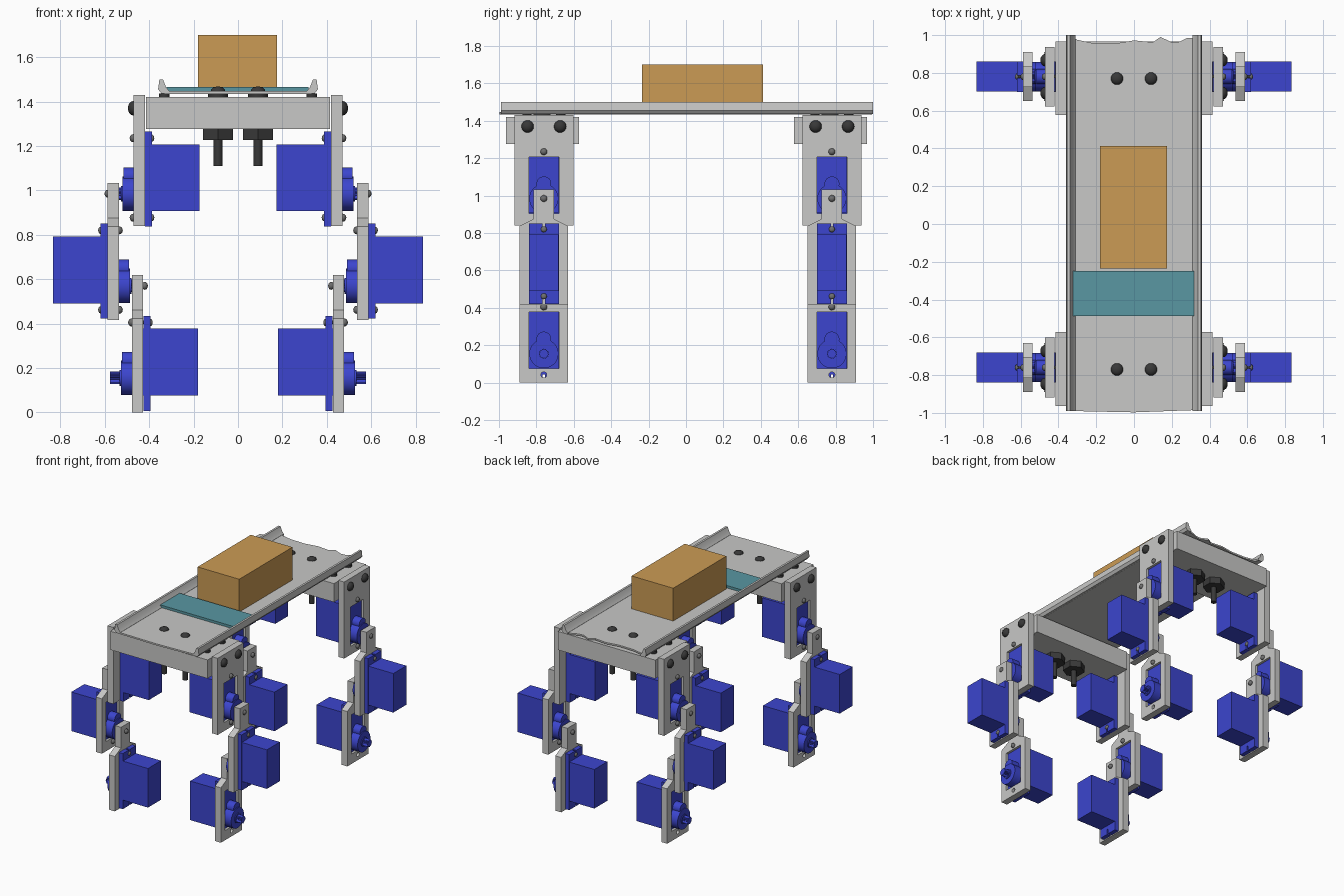
import bpy, bmesh, math
from mathutils import Vector

if "Cube" in bpy.data.objects:
    bpy.data.objects.remove(bpy.data.objects["Cube"])


def material(name, rgb):
    m = bpy.data.materials.new(name)
    m.diffuse_color = (*rgb, 1)
    m.use_nodes = True
    m.node_tree.nodes["Principled BSDF"].inputs["Base Color"].default_value = m.diffuse_color
    return m


GREY = material("light grey metal", (0.58, 0.58, 0.57))
BLUE = material("blue plastic", (0.045, 0.06, 0.62))
TAN = material("tan box", (0.60, 0.33, 0.09))
TEAL = material("teal board", (0.10, 0.31, 0.36))
DARK = material("dark bolt steel", (0.04, 0.04, 0.04))
SCREW = material("screw grey", (0.16, 0.16, 0.16))


def circle(r, n=20, p=0, q=0):
    return [(p + r * math.cos(2 * math.pi * (i + .5) / n),
             q + r * math.sin(2 * math.pi * (i + .5) / n)) for i in range(n)]


def rect(p0, p1, q0, q1):
    return [(p0, q0), (p1, q0), (p1, q1), (p0, q1)]


def prism(bm, outline, t0, t1, place, holes=()):
    """Extrude an outline with holes from t0 to t1; place maps (p, q, t) to space."""
    loops = [[bm.verts.new((p, q, t0)) for p, q in o] for o in (outline, *holes)]
    if holes:
        edges = [bm.edges.new((l[i - 1], l[i])) for l in loops for i in range(len(l))]
        res = bmesh.ops.triangle_fill(bm, edges=edges, use_beauty=True, normal=(0, 0, 1))
        faces = [g for g in res["geom"] if isinstance(g, bmesh.types.BMFace)]
    else:
        faces = [bm.faces.new(loops[0])]
    base = [v for l in loops for v in l]
    res = bmesh.ops.extrude_face_region(bm, geom=faces, use_keep_orig=True)
    top = [g for g in res["geom"] if isinstance(g, bmesh.types.BMVert)]
    for v in top:
        v.co.z = t1
    for v in base + top:
        v.co = place(*v.co)


def dome(bm, place, p, q, t, r, h):
    """Flattened round bolt head, half sunk at t."""
    res = bmesh.ops.create_uvsphere(bm, u_segments=16, v_segments=8, radius=1)
    for v in res["verts"]:
        v.co = place(p + v.co.x * r, q + v.co.y * r, t + v.co.z * h)


def finish(bm, name, mat):
    bmesh.ops.recalc_face_normals(bm, faces=bm.faces)
    me = bpy.data.meshes.new(name)
    bm.to_mesh(me)
    bm.free()
    me.materials.append(mat)
    for poly in me.polygons:
        poly.use_smooth = True
    me.set_sharp_from_angle(angle=math.radians(35))
    ob = bpy.data.objects.new(name, me)
    bpy.context.collection.objects.link(ob)
    return ob


def up(p, q, t):
    return Vector((p, q, t))


def along_y(p, q, t):
    return Vector((p, t, q))


def box(name, mat, x0, x1, y0, y1, z0, z1):
    bm = bmesh.new()
    prism(bm, rect(x0, x1, y0, y1), z0, z1, up)
    return finish(bm, name, mat)


# Deck sheet with a ragged back edge
bm = bmesh.new()
back = [(.33, .985), (.28, .985), (.24, .965), (.2, .962), (.14, .99), (.1, .962),
        (0, .972), (-.1, .955), (-.22, .958), (-.3, .975), (-.33, .995)]
prism(bm, [(-.33, -.99), (0, -.997), (.33, -.985)] + back, 1.435, 1.447, up)
finish(bm, "deck", GREY)

# Folded side rails of the deck
for s, side in ((-1, "left"), (1, "right")):
    bm = bmesh.new()
    prof = [(.31, 1.436), (.345, 1.436), (.36, 1.455), (.354, 1.5),
            (.338, 1.5), (.324, 1.465), (.31, 1.448)]
    prism(bm, [(s * p, q) for p, q in prof], -.99, 1, along_y)
    finish(bm, side + "_deck_rail", GREY)

# Cargo on the deck
box("battery_box", TAN, -.18, .175, -.235, .413, 1.445, 1.70)
box("circuit_board", TEAL, -.322, .318, -.487, -.25, 1.445, 1.466)

WINDOW = rect(-.08, .08, -.08, .223)
LINK = [(-.13, -.155), (.13, -.155), (.13, .268), (.055, .305), (.055, .464),
        (-.055, .464), (-.055, .305), (-.13, .268)]
HIP = rect(-.158, .158, -.145, .445)
FLANGE = [(-.08, -.148), (-.006, -.148), (-.006, -.11), (.006, -.11), (.006, -.148),
          (.08, -.148), (.08, .28), (.006, .28), (.006, .25), (-.006, .25),
          (-.006, .28), (-.08, .28)]
SPLINE = [((.028 if i % 2 else .023) * math.cos(math.pi * i / 18),
           (.028 if i % 2 else .023) * math.sin(math.pi * i / 18)) for i in range(36)]


def leg_segment(tag, s, px, d, y, z, outline, last):
    """Plate at distance px with its servo; the shaft points along d (1 = outward)."""
    def place(p, q, t):
        return Vector((s * (px + d * t), y + p, z + q))

    # Plate with servo window
    bm = bmesh.new()
    holes = [WINDOW] + ([circle(.016, 12, 0, -.113)] if last else [])
    prism(bm, outline, -.025, .025, place, holes)
    finish(bm, tag + "_plate", GREY)

    # Servo: body, neck in the window, flange, round boss, splined shaft
    bm = bmesh.new()
    prism(bm, rect(-.079, .079, -.079, .222), -.272, .008, place)
    prism(bm, FLANGE, -.058, -.0255, place)
    prism(bm, circle(.078, 32), .005, .076, place)
    prism(bm, circle(.04, 20, 0, .078), .005, .07, place)
    prism(bm, circle(.036, 24), .07, .082, place)
    prism(bm, SPLINE, .08, .125, place)
    finish(bm, tag + "_servo", BLUE)

    # Screws through the flange and, above the last joint, the next link's tab
    bm = bmesh.new()
    for q in ([.25] if last else [.25, -.108]):
        prism(bm, circle(.008, 10, 0, q), -.066, .03, place)
        dome(bm, place, 0, q, .027, .018, .016)
        dome(bm, place, 0, q, -.058, .016, .01)
    if not last:
        dome(bm, place, 0, 0, .142, .018, .014)
    finish(bm, tag + "_screws", SCREW)


for cy, end in ((-.76, "front"), (.78, "back")):
    # Cross beam between the two hips
    box(end + "_cross_beam", GREY, -.415, .415, cy - .203, cy + .187, 1.277, 1.42)

    # Large bolts holding the deck, with hex nuts below the beam
    by = math.copysign(.77, cy)
    for s, side in ((-1, "left"), (1, "right")):
        bm = bmesh.new()
        x = s * .09
        dome(bm, up, x, by, 1.446, .033, .022)
        prism(bm, circle(.045, 20, x, by), 1.418, 1.437, up)
        prism(bm, circle(.02, 16, x, by), 1.11, 1.44, up)
        prism(bm, circle(.078, 6, x, by), 1.228, 1.278, up)
        finish(bm, f"{end}_{side}_deck_bolt", DARK)

        # Spacers under the deck edge
        bm = bmesh.new()
        for dy in (-.09, .09):
            prism(bm, circle(.025, 16, s * .332, cy + dy), 1.418, 1.437, up)
        finish(bm, f"{end}_{side}_spacers", DARK)

        # Three leg segments, alternating side of the plate
        tag = f"{end}_{side}_"
        leg_segment(tag + "upper", s, .445, 1, cy, .985, HIP, False)
        leg_segment(tag + "middle", s, .562, -1, cy, .57, LINK, False)
        leg_segment(tag + "lower", s, .452, 1, cy, .155, LINK, True)

        # Hip bolts into the beam ends
        bm = bmesh.new()
        for dy in (-.087, .087):
            dome(bm, lambda p, q, t: Vector((s * t, p, q)), cy + dy, 1.37, .47, .033, .026)
        finish(bm, tag + "hip_bolts", DARK)
